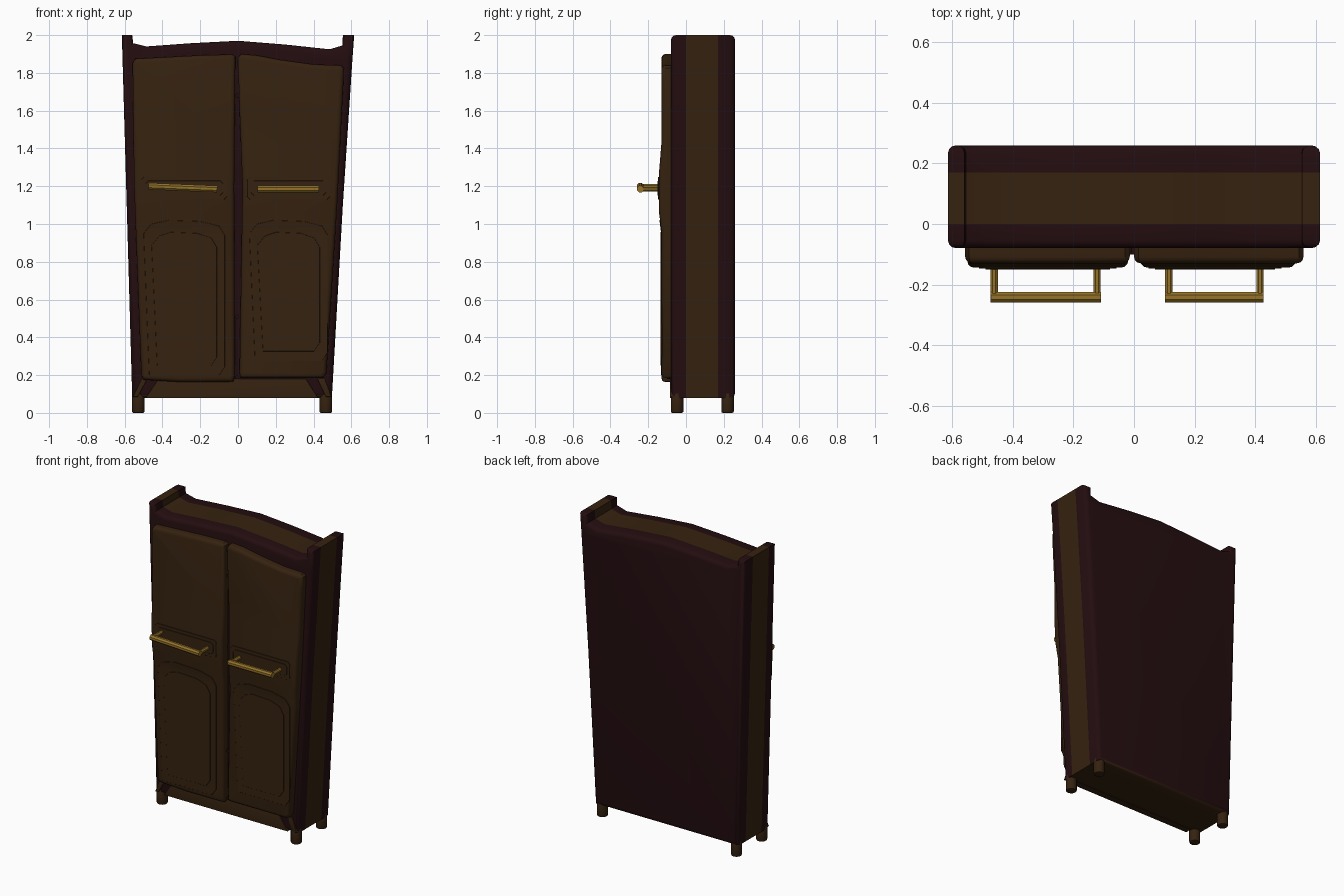
import bpy, bmesh, math
from mathutils import Vector, Matrix

if "Cube" in bpy.data.objects:
    bpy.data.objects.remove(bpy.data.objects["Cube"], do_unlink=True)


def material(name, rgb):
    m = bpy.data.materials.new(name)
    m.use_nodes = True
    m.diffuse_color = (*rgb, 1)
    bsdf = m.node_tree.nodes["Principled BSDF"]
    bsdf.inputs["Base Color"].default_value = (*rgb, 1)
    bsdf.inputs["Roughness"].default_value = 0.8
    return m


BROWN = material("brown wood", (0.036, 0.016, 0.005))
MAROON = material("dark maroon wood", (0.017, 0.004, 0.005))
GOLD = material("brass", (0.30, 0.17, 0.022))


def finish(name, bm, mats, angle=35):
    bmesh.ops.recalc_face_normals(bm, faces=bm.faces)
    me = bpy.data.meshes.new(name)
    bm.to_mesh(me)
    bm.free()
    for m in mats:
        me.materials.append(m)
    me.shade_smooth()
    me.set_sharp_from_angle(angle=math.radians(angle))
    ob = bpy.data.objects.new(name, me)
    bpy.context.collection.objects.link(ob)
    return ob


def cut(bm, axis, value):
    no, co = Vector((0, 0, 0)), Vector((0, 0, 0))
    no[axis], co[axis] = 1, value
    bmesh.ops.bisect_plane(bm, geom=bm.verts[:] + bm.edges[:] + bm.faces[:],
                           plane_co=co, plane_no=no)


def prism(outline, front, back, bevel, both=False, segments=3):
    """Extrude an x-z outline along y and round its front (and back) rim."""
    bm = bmesh.new()
    a = [bm.verts.new((x, front, z)) for x, z in outline]
    b = [bm.verts.new((x, back, z)) for x, z in outline]
    bm.faces.new(a)
    bm.faces.new(b[::-1])
    n = len(a)
    for i in range(n):
        bm.faces.new((a[i], b[i], b[(i + 1) % n], a[(i + 1) % n]))
    bmesh.ops.recalc_face_normals(bm, faces=bm.faces)
    if bevel:
        ends = (front, back) if both else (front,)
        rim = [e for e in bm.edges
               if any(all(abs(v.co.y - y) < 1e-5 for v in e.verts) for y in ends)]
        bmesh.ops.bevel(bm, geom=rim, offset=bevel, segments=segments,
                        profile=0.5, affect='EDGES', clamp_overlap=True)
    return bm


def bulge(z):
    """Forward swell of the doors around the handle band."""
    up = min(max((z - 0.96) / 0.11, 0), 1)
    down = min(max((1.43 - z) / 0.17, 0), 1)
    return 0.014 * min(up, down)


def door_part(name, outline, front, back, bevel, segments=3):
    bm = prism(outline, front, back, bevel, segments=segments)
    for z in (0.96, 1.07, 1.26, 1.43):
        cut(bm, 2, z)
    for v in bm.verts:
        if v.co.y < -0.1:
            v.co.y -= bulge(v.co.z)
    return finish(name, bm, [BROWN])


def rod(name, p, q, r, mat, sides=8, round_end=0):
    p, q = Vector(p), Vector(q)
    bm = bmesh.new()
    rot = (q - p).to_track_quat('Z', 'Y').to_matrix().to_4x4()
    turn = Matrix.Rotation(math.pi / sides, 4, 'Z')
    bmesh.ops.create_cone(bm, cap_ends=True, segments=sides, radius1=r, radius2=r,
                          depth=(q - p).length,
                          matrix=Matrix.Translation((p + q) / 2) @ rot @ turn)
    if round_end:
        rim = [e for e in bm.edges if any(len(f.verts) > 4 for f in e.link_faces)]
        bmesh.ops.bevel(bm, geom=rim, offset=round_end, segments=2,
                        profile=0.5, affect='EDGES')
    return finish(name, bm, [mat])


# Lopsided cabinet body with maroon front and back frames and a brown middle band
body = [(-0.56, 0.08), (0.497, 0.08), (0.555, 1.1), (0.605, 1.86), (0.615, 2.0),
        (0.555, 2.0), (0.553, 1.945), (0.485, 1.925), (0.25, 1.95), (0, 1.97),
        (-0.25, 1.957), (-0.485, 1.94), (-0.555, 1.957), (-0.56, 2.0), (-0.615, 2.0)]
bm = prism(body, -0.08, 0.26, 0.027, both=True)
cut(bm, 1, 0.0)
cut(bm, 1, 0.17)
bm.normal_update()
for f in bm.faces:
    y = f.calc_center_median().y
    band = 0 < y < 0.17
    under = f.normal.z < -0.5
    f.material_index = 1 if band or under else 0
finish("cabinet_body", bm, [MAROON, BROWN])

# Bottom rail and the corner braces beside it
finish("bottom_rail", prism([(-0.49, 0.078), (0.425, 0.078), (0.36, 0.18),
                             (-0.42, 0.18)], -0.086, -0.04, 0.004), [BROWN])
finish("right_corner_brace", prism([(-0.556, 0.085), (-0.53, 0.085), (-0.48, 0.18),
                                    (-0.51, 0.18)], -0.086, -0.04, 0.004), [BROWN])
finish("left_corner_brace", prism([(0.465, 0.085), (0.495, 0.085), (0.46, 0.18),
                                   (0.42, 0.18)], -0.086, -0.04, 0.004), [BROWN])

# Legs
for side, x in (("right", -0.528), ("left", 0.465)):
    for end, y in (("front", -0.047), ("back", 0.22)):
        rod(f"{side}_{end}_leg", (x, y, 0), (x, y, 0.11), 0.034, BROWN, 16, 0.008)

# Doors
door_part("right_door", [(-0.5, 0.175), (-0.3, 0.163), (-0.025, 0.165), (-0.016, 0.2),
                         (-0.02, 1.2), (-0.014, 1.885), (-0.03, 1.898), (-0.2, 1.893),
                         (-0.545, 1.875), (-0.558, 1.85), (-0.55, 1.2), (-0.512, 0.2)],
          -0.13, -0.07, 0.022)
door_part("left_door", [(0.015, 0.185), (0.45, 0.185), (0.468, 0.21), (0.525, 1.1),
                        (0.558, 1.75), (0.56, 1.825), (0.545, 1.84), (0.4, 1.845),
                        (0.22, 1.87), (0.1, 1.893), (0.015, 1.9), (0.0, 1.88),
                        (0.008, 1.6), (0.024, 1.2), (0.008, 0.21)],
          -0.13, -0.07, 0.022)

# Hinge pins showing in the gap
for i, z in enumerate((0.19, 0.51, 1.68)):
    rod(f"gap_pin_{i + 1}", (-0.004, -0.1, z), (-0.004, -0.07, z), 0.011, MAROON)


def panel(x0, x1, z0, z1, c):
    """Arched panel outline with clipped lower corners."""
    w = x1 - x0
    return [(x0 + c, z0), (x1 - c, z0), (x1, z0 + c * 1.5), (x1, z1 - 0.08),
            (x1 - 0.03, z1 - 0.03), (x1 - w * 0.3, z1 - 0.006), (x0 + w * 0.3, z1),
            (x0 + 0.04, z1 - 0.02), (x0, z1 - 0.07)]


def plate(x0, x1, z0, z1):
    c = 0.015
    return [(x0 + c, z0), (x1 - c, z0), (x1, z0 + c), (x1, z1 - c),
            (x1 - c, z1), (x0 + c, z1), (x0, z1 - c), (x0, z0 + c)]


# Raised panels: two stacked steps per door, below and behind each handle
for side, lo, hi, base in (("right", -0.5, -0.07, 0.2), ("left", 0.06, 0.475, 0.275)):
    for step, inset in enumerate((0, 0.042)):
        y = -0.133 - 0.003 * step
        x0, x1 = lo + inset, hi - inset
        door_part(f"{side}_lower_panel_{step + 1}",
                  panel(x0, x1, base + inset * 1.2, 1.02 - inset * 1.5, 0.03),
                  y, -0.125, 0.001, 1)
        thin = inset * 0.5
        door_part(f"{side}_handle_plate_{step + 1}",
                  plate(lo - 0.012 + thin, hi + 0.012 - thin, 1.13 + thin, 1.25 - thin),
                  y, -0.125, 0.001, 1)

# Pull handles: a bar on two stems
for side, x0, x1, z0, z1 in (("right", -0.474, -0.11, 1.2, 1.185),
                             ("left", 0.103, 0.428, 1.185, 1.185)):
    r = 0.019
    rod(f"{side}_handle_bar", (x0, -0.242, z0), (x1, -0.242, z1), r, GOLD)
    for i, (x, z) in enumerate(((x0 + 0.012, z0), (x1 - 0.012, z1))):
        rod(f"{side}_handle_stem_{i + 1}", (x, -0.135, z), (x, -0.25, z), 0.013, GOLD)
